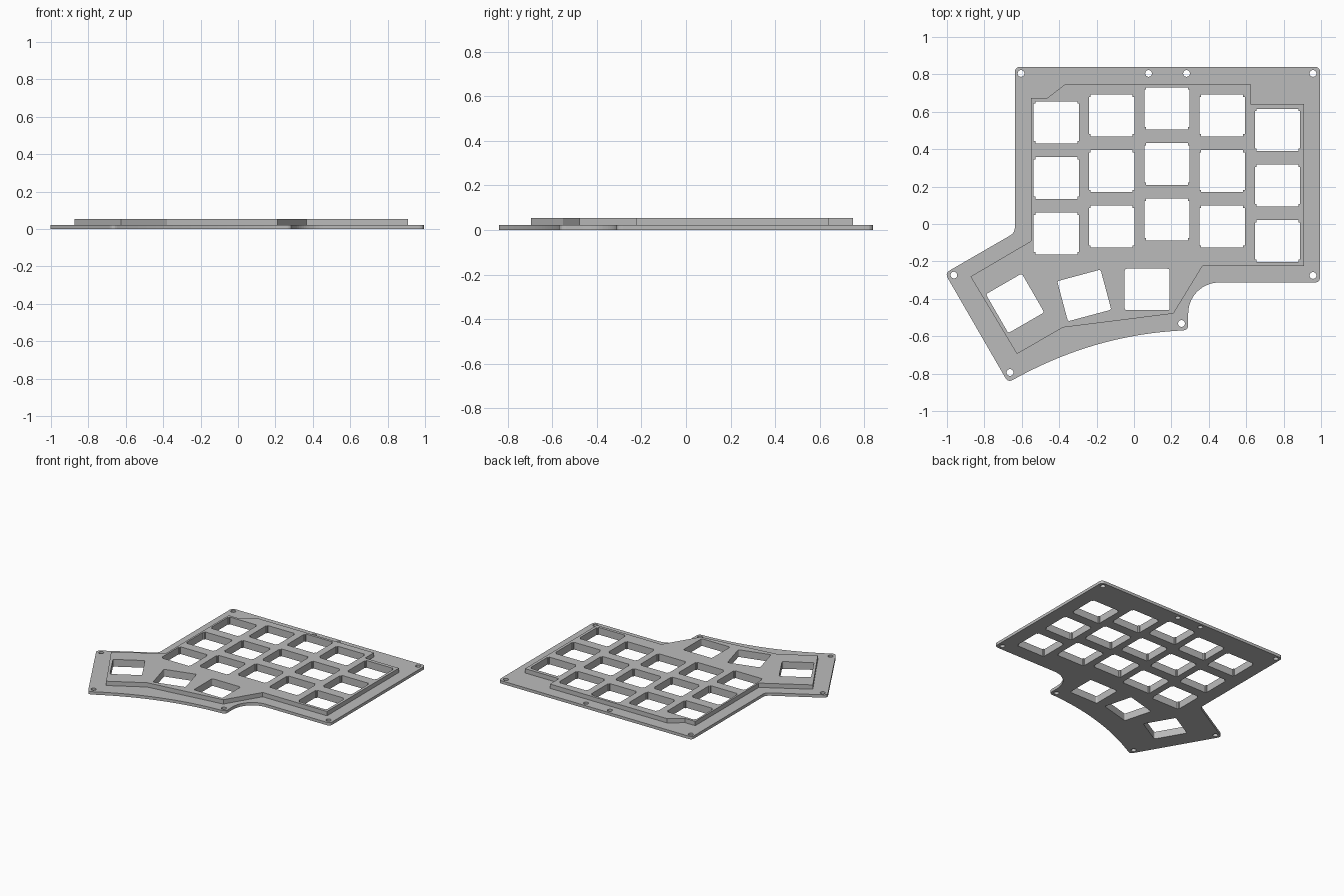
import bpy, bmesh
from math import sin, cos, pi, radians
from mathutils import Vector, Matrix

cube = bpy.data.objects.get("Cube")
if cube:
    bpy.data.objects.remove(cube, do_unlink=True)

grey = bpy.data.materials.new("plate grey")
grey.use_nodes = True
grey.diffuse_color = (0.5, 0.5, 0.5, 1)
grey.node_tree.nodes["Principled BSDF"].inputs["Base Color"].default_value = (0.5, 0.5, 0.5, 1)

PLATE_TOP, RAISED_TOP = 0.022, 0.055


def bezier(a, c, b, steps):
    """Quadratic curve from a to b."""
    a, b, c = Vector(a), Vector(b), Vector(c)
    ts = [i / steps for i in range(steps + 1)]
    return [a * (1 - t) ** 2 + c * 2 * t * (1 - t) + b * t * t for t in ts]


def arc(centre, radius, start, end, steps):
    angles = [start + (end - start) * i / steps for i in range(steps + 1)]
    return [Vector((centre[0] + radius * cos(a), centre[1] + radius * sin(a))) for a in angles]


def rounded(points, radius, steps=5):
    """Round each marked right-angled or open corner of a closed outline."""
    out = []
    for i, p in enumerate(points):
        p = Vector(p)
        before = (Vector(points[i - 1]) - p).normalized()
        after = (Vector(points[(i + 1) % len(points)]) - p).normalized()
        if before.dot(after) < -0.9:          # part of a smooth run
            out.append(p)
        else:
            out += bezier(p + before * radius, p, p + after * radius, steps)
    return out


def placed(points, centre, angle=0):
    turn = Matrix.Rotation(radians(angle), 2)
    return [turn @ Vector(p) + Vector(centre) for p in points]


def rectangle(w, h):
    return [(-w / 2, -h / 2), (w / 2, -h / 2), (w / 2, h / 2), (-w / 2, h / 2)]


def slab(name, outlines, bottom, top):
    """Extrude a flat outline, with the other outlines as holes."""
    curve = bpy.data.curves.new(name, "CURVE")
    curve.dimensions = "2D"
    curve.fill_mode = "BOTH"
    curve.extrude = (top - bottom) / 2
    for points in outlines:
        spline = curve.splines.new("POLY")
        spline.points.add(len(points) - 1)
        for sp, p in zip(spline.points, points):
            sp.co = (p[0], p[1], 0, 1)
        spline.use_cyclic_u = True
    helper = bpy.data.objects.new(name + " outline", curve)
    bpy.context.collection.objects.link(helper)
    bpy.context.view_layer.update()
    graph = bpy.context.evaluated_depsgraph_get()
    mesh = bpy.data.meshes.new_from_object(helper.evaluated_get(graph))
    bpy.data.objects.remove(helper, do_unlink=True)
    bm = bmesh.new()
    bm.from_mesh(mesh)
    bmesh.ops.remove_doubles(bm, verts=bm.verts, dist=0.0002)
    bmesh.ops.recalc_face_normals(bm, faces=bm.faces)
    bmesh.ops.translate(bm, verts=bm.verts, vec=(0, 0, (bottom + top) / 2))
    for f in bm.faces:
        f.smooth = False
        f.material_index = 0
    bm.to_mesh(mesh)
    bm.free()
    mesh.materials.clear()
    mesh.materials.append(grey)
    obj = bpy.data.objects.new(name, mesh)
    bpy.context.collection.objects.link(obj)
    return obj


# Key openings: square with shallow side notches
right_half = [(0.112, -0.112), (0.112, -0.1), (0.121, -0.1),
              (0.121, 0.1), (0.112, 0.1), (0.112, 0.112)]
key = right_half + [(-x, -y) for x, y in right_half]
openings = []
for column, top_row in enumerate([0.543, 0.58, 0.618, 0.58, 0.503]):
    for row in range(3):
        openings.append(placed(key, (-0.415 + 0.2955 * column, top_row - 0.297 * row)))

# Thumb openings, fanned out
for centre, angle, w, h in [((0.07, -0.35), 0, 0.24, 0.222),
                            ((-0.266, -0.382), 15, 0.24, 0.222),
                            ((-0.636, -0.424), 30, 0.222, 0.24)]:
    openings.append(placed(rounded(rectangle(w, h), 0.012, 3), centre, angle))

# Screw holes
screws = [(-0.604, 0.805), (0.078, 0.805), (0.281, 0.805), (0.957, 0.805),
          (0.957, -0.275), (0.254, -0.532), (-0.663, -0.794), (-0.963, -0.273)]
holes = [arc(c, 0.018, 0, 2 * pi * 23 / 24, 23) for c in screws]

# Base plate: curved front edge and a concave scoop beside the thumb keys
front_edge = bezier((-0.673, -0.848), (-0.217, -0.585), (0.29, -0.568), 20)
scoop = arc((0.455, -0.478), 0.165, pi, pi / 2, 14)
base = front_edge + scoop + [(0.995, -0.313), (0.995, 0.84), (-0.637, 0.84),
                             (-0.637, -0.047), (-1.011, -0.263)]
slab("base_plate", [rounded(base, 0.03)] + openings + holes, 0, PLATE_TOP)

# Raised switch plate
raised = [(-0.55, 0.674), (-0.463, 0.674), (-0.366, 0.749), (0.623, 0.749),
          (0.623, 0.642), (0.909, 0.642), (0.909, -0.225), (0.366, -0.225),
          (0.211, -0.479), (-0.38, -0.553), (-0.626, -0.695),
          (-0.874, -0.281), (-0.55, -0.091)]
slab("raised_switch_plate", [raised] + openings, PLATE_TOP, RAISED_TOP)
